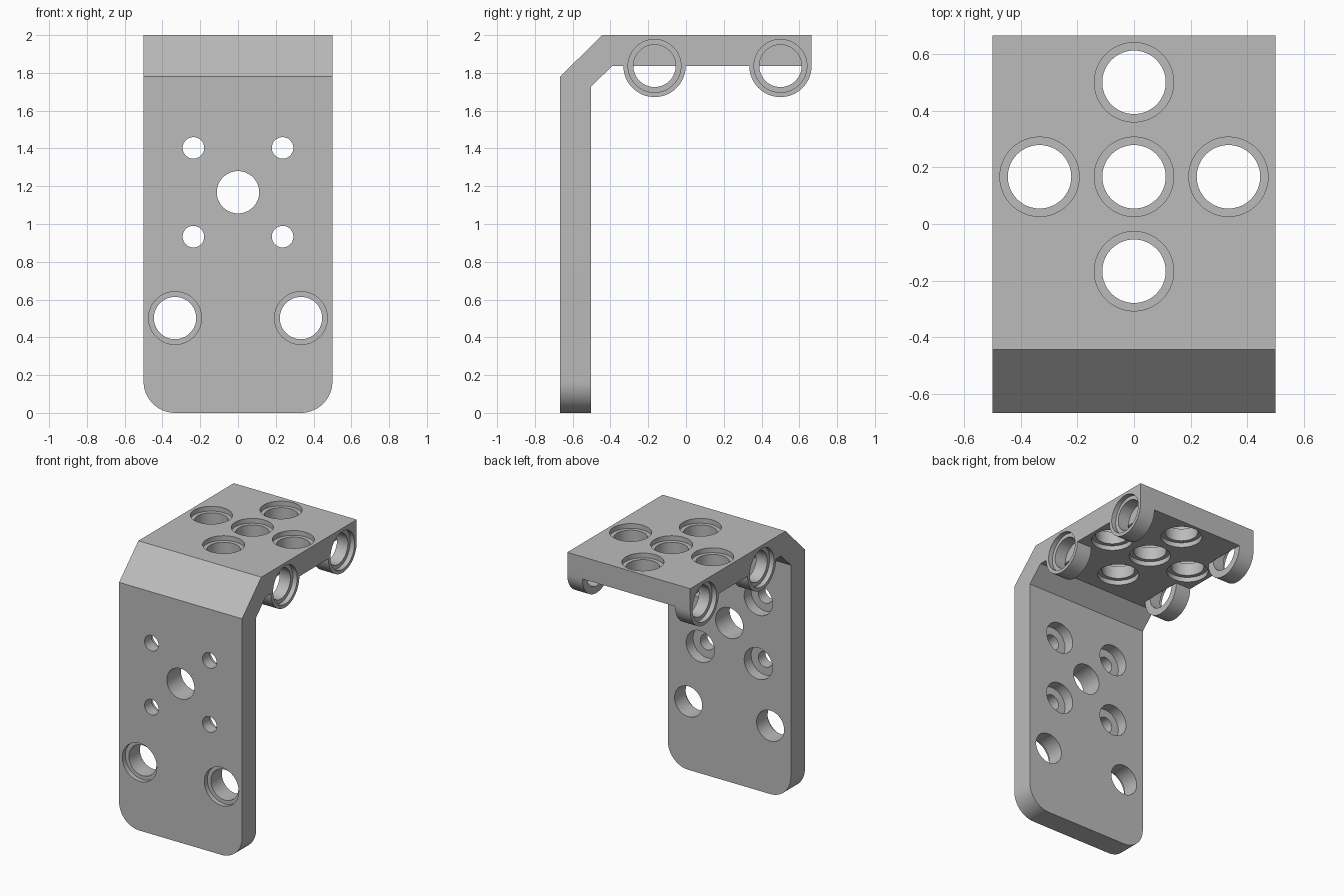
import bpy, bmesh, math
from mathutils import Matrix, Vector

old = bpy.data.objects.get("Cube")
if old:
    bpy.data.objects.remove(old, do_unlink=True)

PITCH = 1 / 3
BORE, RIM, LIP = 0.112, 0.14, 0.035
FRONT, BACK, TOP, UNDER = -0.667, 0.665, 2.0, 1.837
WALL_BACK = -0.503
LUG_R, LUG_T = 0.165, 0.123
SEG = 64

grey = bpy.data.materials.new("plain grey")
grey.use_nodes = True
colour = (0.5, 0.5, 0.5, 1)
grey.diffuse_color = colour
grey.node_tree.nodes["Principled BSDF"].inputs["Base Color"].default_value = colour


def make_object(name, bm):
    bmesh.ops.recalc_face_normals(bm, faces=bm.faces)
    mesh = bpy.data.meshes.new(name)
    bm.to_mesh(mesh)
    bm.free()
    mesh.materials.append(grey)
    obj = bpy.data.objects.new(name, mesh)
    bpy.context.collection.objects.link(obj)
    return obj


def extrude_x(bm, outline, x0, x1):
    """Prism along x from a (y, z) outline."""
    face = bm.faces.new([bm.verts.new((x0, y, z)) for y, z in outline])
    out = bmesh.ops.extrude_face_region(bm, geom=[face])
    moved = [v for v in out["geom"] if isinstance(v, bmesh.types.BMVert)]
    bmesh.ops.translate(bm, verts=moved, vec=(x1 - x0, 0, 0))


def stepped_bore(bm, start, direction, steps):
    """Solid of revolution from (radius, depth) steps, aimed along direction."""
    turn = Vector((0, 0, 1)).rotation_difference(Vector(direction)).to_matrix().to_4x4()
    place = Matrix.Translation(start) @ turn
    rings = []
    for r, d in steps:
        rings.append([bm.verts.new(place @ Vector((r * math.cos(a), r * math.sin(a), d)))
                      for a in (2 * math.pi * i / SEG for i in range(SEG))])
    for lower, upper in zip(rings, rings[1:]):
        for i in range(SEG):
            j = (i + 1) % SEG
            bm.faces.new((lower[i], lower[j], upper[j], upper[i]))
    bm.faces.new(rings[0])
    bm.faces.new(rings[-1])


def boolean(target, tool, operation):
    tool.hide_render = True
    mod = target.modifiers.new(operation.lower(), "BOOLEAN")
    mod.operation, mod.solver, mod.object = operation, "EXACT", tool
    bpy.context.view_layer.objects.active = target
    bpy.ops.object.modifier_apply(modifier=mod.name)
    bpy.data.objects.remove(tool, do_unlink=True)


# Bent plate with a chamfered bend and rounded lower corners
bm = bmesh.new()
extrude_x(bm, [(FRONT, 0), (FRONT, 1.78), (-0.443, TOP), (BACK, TOP), (BACK, UNDER),
               (-0.39, UNDER), (WALL_BACK, 1.727), (WALL_BACK, 0)], -0.5, 0.5)
corners = [e for e in bm.edges if all(v.co.z < 0.01 for v in e.verts)
           and abs(e.verts[0].co.x - e.verts[1].co.x) < 0.01]
bmesh.ops.bevel(bm, geom=corners, offset=0.167, segments=16, profile=0.5, affect="EDGES")
bracket = make_object("bracket", bm)

# Round lugs hanging below the side edges
lug_rows = (-PITCH / 2, 0.5)
bm = bmesh.new()
for y in lug_rows:
    arc = [(y + LUG_R * math.cos(a), UNDER + LUG_R * math.sin(a))
           for a in (math.pi + math.pi * i / 32 for i in range(33))]
    outline = arc + [(y + LUG_R, UNDER + 0.05), (y - LUG_R, UNDER + 0.05)]
    for side in (-1, 1):
        extrude_x(bm, outline, side * 0.5, side * (0.5 - LUG_T))
boolean(bracket, make_object("lugs", bm), "UNION")

# Bores
bm = bmesh.new()
thick = TOP - UNDER
for x, y in ((0, 0.5), (0, PITCH / 2), (0, -PITCH / 2), (PITCH, PITCH / 2), (-PITCH, PITCH / 2)):
    stepped_bore(bm, (x, y, TOP), (0, 0, -1),
                 [(RIM, -0.05), (RIM, LIP), (BORE, LIP), (BORE, thick - LIP),
                  (RIM, thick - LIP), (RIM, thick + 0.05)])
stepped_bore(bm, (0, FRONT, 1.168), (0, 1, 0), [(BORE, -0.05), (BORE, 0.25)])
for side in (-1, 1):
    stepped_bore(bm, (side * PITCH, FRONT, 0.502), (0, 1, 0),
                 [(RIM, -0.05), (RIM, LIP), (BORE, LIP), (BORE, 0.25)])
    for z in (0.933, 1.403):
        stepped_bore(bm, (side * 0.236, FRONT, z), (0, 1, 0),
                     [(0.057, -0.05), (0.057, 0.083), (0.115, 0.083), (0.115, 0.25)])
    for y in lug_rows:
        stepped_bore(bm, (side * 0.5, y, UNDER), (-side, 0, 0),
                     [(RIM, -0.05), (RIM, LIP), (BORE, LIP), (BORE, LUG_T + 0.002)])
boolean(bracket, make_object("bores", bm), "DIFFERENCE")

# Smooth the round surfaces, keep the edges sharp
bpy.ops.object.select_all(action="DESELECT")
bracket.select_set(True)
bpy.context.view_layer.objects.active = bracket
bpy.ops.object.shade_smooth_by_angle(angle=math.radians(30))
